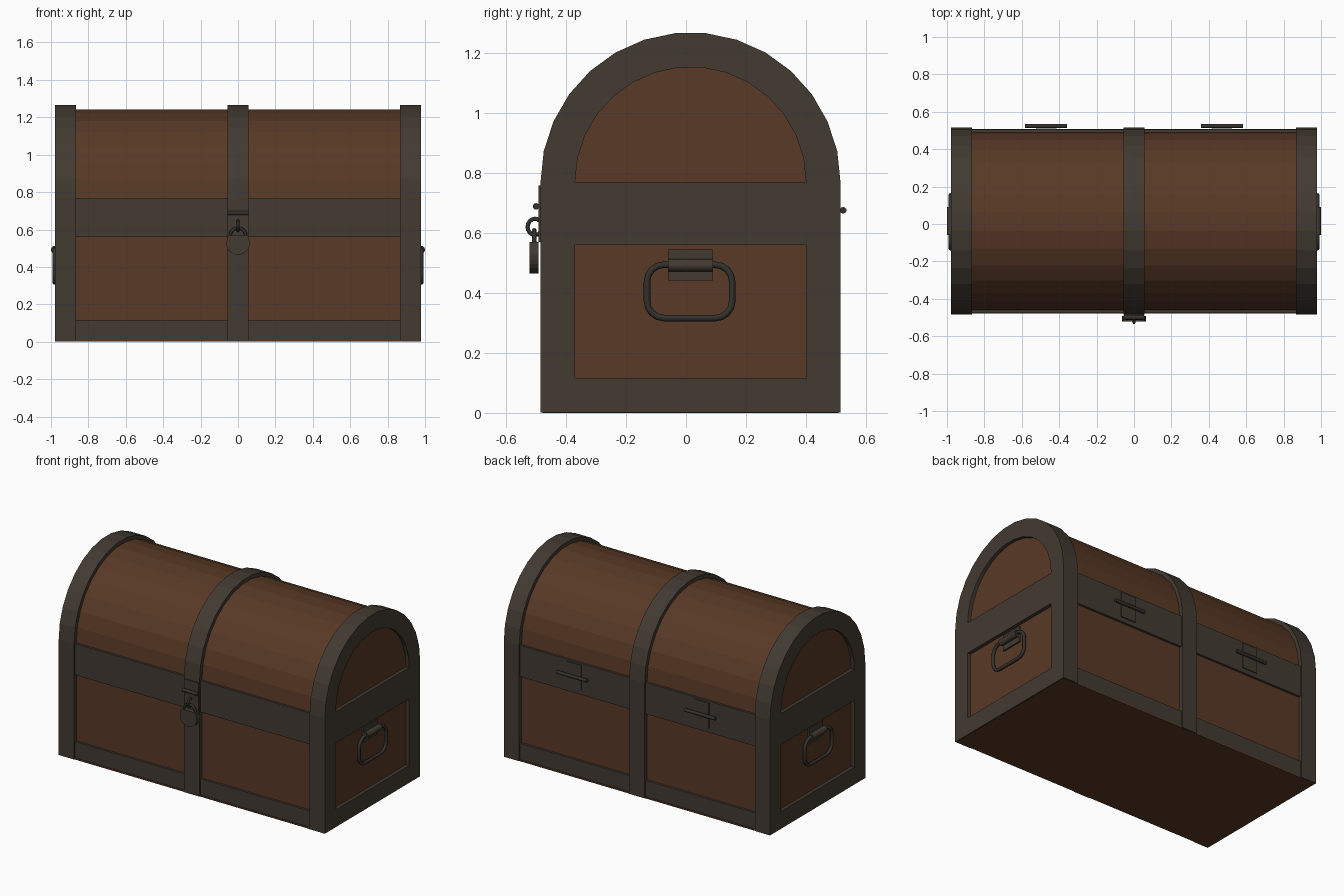
import bpy, bmesh, math
from mathutils import Vector

if "Cube" in bpy.data.objects:
    bpy.data.objects.remove(bpy.data.objects["Cube"])

CY = 0.015      # chest centre line in y
SPRING = 0.768  # height where the rounded lid begins


def mat(name, col):
    m = bpy.data.materials.new(name)
    m.diffuse_color = (*col, 1)
    m.use_nodes = True
    m.node_tree.nodes["Principled BSDF"].inputs["Base Color"].default_value = m.diffuse_color
    return m


WOOD = mat("brown wood", (0.098, 0.041, 0.019))
METAL = mat("dark bronze", (0.055, 0.043, 0.032))
IRON = mat("black iron", (0.034, 0.031, 0.027))


def finish(bm, name, m, smooth=False):
    bmesh.ops.recalc_face_normals(bm, faces=bm.faces)
    me = bpy.data.meshes.new(name)
    bm.to_mesh(me)
    bm.free()
    me.materials.append(m)
    for p in me.polygons:
        p.use_smooth = smooth
    ob = bpy.data.objects.new(name, me)
    bpy.context.collection.objects.link(ob)
    return ob


def box(name, x0, x1, y0, y1, z0, z1, m):
    bm = bmesh.new()
    bmesh.ops.create_cube(bm, size=1)
    for v in bm.verts:
        v.co = ((x0 + x1) / 2 + v.co.x * (x1 - x0),
                (y0 + y1) / 2 + v.co.y * (y1 - y0),
                (z0 + z1) / 2 + v.co.z * (z1 - z0))
    return finish(bm, name, m)


def arch(r, z0, n=15):
    arc = [(CY + r * math.cos(math.pi * i / n), SPRING + r * math.sin(math.pi * i / n))
           for i in range(n + 1)]
    return [(CY + r, z0)] + arc + [(CY - r, z0)]


def solid_arch(name, r, z0, x0, x1, m):
    bm = bmesh.new()
    pts = arch(r, z0)
    f = bm.faces.new([bm.verts.new((x0, *p)) for p in pts])
    ext = bmesh.ops.extrude_face_region(bm, geom=[f])
    for v in ext["geom"]:
        if isinstance(v, bmesh.types.BMVert):
            v.co.x = x1
    return finish(bm, name, m)


def hoop(name, ro, ri, z0, x0, x1, m):
    bm = bmesh.new()
    rows = [[bm.verts.new((x, *p)) for p in arch(r, z0)]
            for x, r in ((x0, ro), (x1, ro), (x1, ri), (x0, ri))]
    for k in range(4):
        a, b = rows[k], rows[(k + 1) % 4]
        for i in range(len(a) - 1):
            bm.faces.new((a[i], a[i + 1], b[i + 1], b[i]))
    for i in (0, -1):
        bm.faces.new([r[i] for r in rows])
    return finish(bm, name, m)


def tube(name, pts, r, m, normal, closed=True, n=8):
    """Round tube along a planar path whose plane has the given normal."""
    bm = bmesh.new()
    N = Vector(normal)
    P = [Vector(p) for p in pts]
    L = len(P)
    rings = []
    for i in range(L):
        a = P[i - 1] if (closed or i > 0) else P[i]
        b = P[(i + 1) % L] if (closed or i < L - 1) else P[i]
        side = (b - a).normalized().cross(N)
        rings.append([bm.verts.new(P[i] + r * (math.cos(t) * N + math.sin(t) * side))
                      for t in (2 * math.pi * k / n for k in range(n))])
    for i in range(L if closed else L - 1):
        a, b = rings[i], rings[(i + 1) % L]
        for k in range(n):
            bm.faces.new((a[k], a[(k + 1) % n], b[(k + 1) % n], b[k]))
    if not closed:
        bm.faces.new(rings[0])
        bm.faces.new(rings[-1])
    return finish(bm, name, m, True)


def rod(name, x0, x1, y, z, r, m):
    return tube(name, [(x0, y, z), (x1, y, z)], r, m, (0, 0, 1), False, 10)


def flat_ends(ob):
    bpy.context.view_layer.objects.active = ob
    ob.select_set(True)
    bpy.ops.object.shade_smooth_by_angle(angle=math.radians(40))
    ob.select_set(False)


# Wooden chest core and base board
solid_arch("wood_core", 0.475, 0.005, -0.955, 0.955, WOOD)
box("base_board", -0.972, 0.972, CY - 0.494, CY + 0.494, 0, 0.01, WOOD)

# Metal hoops over the lid and down the sides
hoop("middle_strap", 0.5, 0.46, 0.002, -0.057, 0.057, METAL)
for s, side in ((1, "right"), (-1, "left")):
    hoop(side + "_end_frame", 0.5, 0.385, 0.002, s * 0.866, s * 0.978, METAL)
    for nm, z0, z1 in (("lower", 0.002, 0.117), ("upper", 0.56, SPRING)):
        x0, x1 = sorted((s * 0.93, s * 0.978))
        box(f"{side}_{nm}_end_band", x0, x1, CY - 0.39, CY + 0.39, z0, z1, METAL)

# Horizontal bands on front and back
for s, side in ((-1, "front"), (1, "back")):
    for nm, z0, z1 in (("lower", 0.002, 0.117), ("upper", 0.56, SPRING)):
        y0, y1 = sorted((CY + s * 0.45, CY + s * 0.49))
        box(f"{side}_{nm}_band", -0.9, 0.9, y0, y1, z0, z1, METAL)

# End handles: plate, barrel and rounded swing ring
for s, side in ((1, "right"), (-1, "left")):
    x0, x1 = sorted((s * 0.95, s * 0.966))
    box(side + "_handle_plate", x0, x1, CY - 0.075, CY + 0.075, 0.442, 0.545, METAL)
    flat_ends(tube(side + "_handle_barrel",
                   [(s * 0.979, CY - 0.075, 0.492), (s * 0.979, CY + 0.075, 0.492)],
                   0.021, METAL, (0, 0, 1), False, 12))
    ring = []
    for k, (cy, cz) in enumerate(((0.085, 0.04), (-0.085, 0.04), (-0.085, -0.04), (0.085, -0.04))):
        for j in range(5):
            t = math.pi / 2 * (k + j / 4)
            ring.append((s * 0.981, CY - 0.003 + cy + 0.057 * math.cos(t),
                         0.405 + cz * 0.8 + 0.057 * math.sin(t)))
    tube(side + "_handle_ring", ring, 0.011, IRON, (1, 0, 0))

# Back hinges
for s, side in ((1, "right"), (-1, "left")):
    c = s * 0.47
    box(side + "_hinge_plate", c - 0.055, c + 0.055, 0.49, 0.511, 0.59, 0.757, METAL)
    flat_ends(rod(side + "_hinge_pin", c - 0.112, c + 0.112, 0.524, 0.675, 0.011, IRON))

# Front hasp: plate, hinge pin and staple
box("hasp_plate", -0.053, 0.053, -0.491, -0.47, 0.57, 0.757, METAL)
flat_ends(rod("hasp_pin", -0.055, 0.055, -0.5, 0.688, 0.011, IRON))
tube("hasp_staple", [(0, -0.503 + 0.025 * math.cos(t), 0.62 + 0.027 * math.sin(t))
                     for t in (math.pi * i / 8 for i in range(16))],
     0.007, IRON, (1, 0, 0))

# Padlock: shackle and round-bottomed body
shackle = [(0.042, -0.506, 0.55)]
shackle += [(0.042 * math.cos(math.pi * i / 10), -0.506, 0.566 + 0.042 * math.sin(math.pi * i / 10))
            for i in range(11)]
shackle.append((-0.042, -0.506, 0.55))
tube("padlock_shackle", shackle, 0.008, IRON, (0, 1, 0), False)
bm = bmesh.new()
out = [(0.054, 0.57)]
out += [(0.063 * math.cos(t), 0.528 + 0.063 * math.sin(t))
        for t in (-math.pi * i / 12 for i in range(13))]
out.append((-0.054, 0.57))
f = bm.faces.new([bm.verts.new((x, -0.522, z)) for x, z in out])
ext = bmesh.ops.extrude_face_region(bm, geom=[f])
for v in ext["geom"]:
    if isinstance(v, bmesh.types.BMVert):
        v.co.y = -0.491
finish(bm, "padlock_body", METAL)
